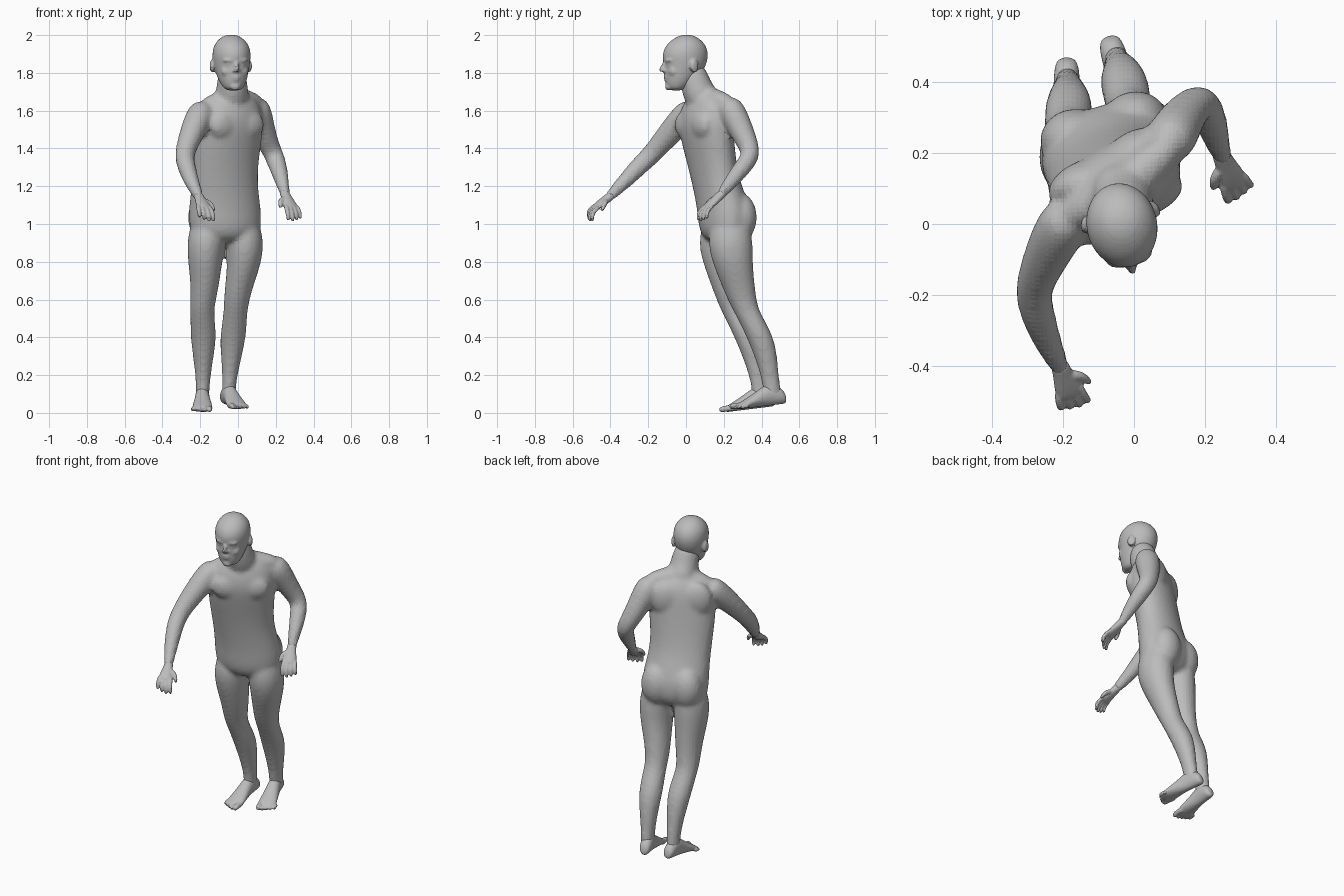
import bpy, bmesh
from math import sin, cos, pi, radians
from mathutils import Vector, Matrix

if "Cube" in bpy.data.objects:
    bpy.data.objects.remove(bpy.data.objects["Cube"], do_unlink=True)

grey = bpy.data.materials.new("plain grey")
grey.use_nodes = True
tone = (0.5, 0.5, 0.5, 1)
grey.diffuse_color = tone
grey.node_tree.nodes["Principled BSDF"].inputs["Base Color"].default_value = tone

SIDES = 16
SWELL = 1.03  # makes up for the shrinkage of subdivision


def loft(bm, rings):
    """Closed skin over rings given as (centre, half axis, half axis)."""
    loops = []
    for c, u, v in rings:
        turn = [2 * pi * i / SIDES for i in range(SIDES)]
        loops.append([bm.verts.new(c + SWELL * (u * cos(a) + v * sin(a))) for a in turn])
    for low, high in zip(loops, loops[1:]):
        for i in range(SIDES):
            j = (i + 1) % SIDES
            bm.faces.new((low[i], low[j], high[j], high[i]))
    bm.faces.new(loops[0])
    bm.faces.new(loops[-1])


def slices(bm, rows):
    """Loft through level ellipses: x, y, z, half width, half depth, turn."""
    rings = []
    for x, y, z, rx, ry, *turn in rows:
        a = radians(turn[0]) if turn else 0
        rings.append((Vector((x, y, z)), Vector((cos(a), sin(a), 0)) * rx,
                      Vector((-sin(a), cos(a), 0)) * ry))
    loft(bm, rings)


def limb(bm, points, radii):
    """Round tube along points, with domed ends."""
    p = [Vector(q) for q in points]
    r = list(radii)
    first, last = (p[0] - p[1]).normalized(), (p[-1] - p[-2]).normalized()
    p = [p[0] + first * r[0] * 0.7] + p + [p[-1] + last * r[-1] * 0.7]
    r = [r[0] * 0.6] + r + [r[-1] * 0.6]
    rings = []
    for i, c in enumerate(p):
        t = (p[min(i + 1, len(p) - 1)] - p[max(i - 1, 0)]).normalized()
        u = t.cross(Vector((1, 0, 0))).normalized()
        rings.append((c, u * r[i], t.cross(u) * r[i]))
    loft(bm, rings)


def blob(bm, centre, size, turn=0):
    m = (Matrix.Translation(centre) @ Matrix.Rotation(radians(turn), 4, 'Z')
         @ Matrix.Diagonal((*size, 1)))
    bmesh.ops.create_uvsphere(bm, u_segments=16, v_segments=10, radius=1, matrix=m)


def finish(bm, name, voxel, rounds):
    """Fuse the overlapping volumes into one faceted skin."""
    bmesh.ops.recalc_face_normals(bm, faces=bm.faces)
    mesh = bpy.data.meshes.new(name)
    bm.to_mesh(mesh)
    bm.free()
    mesh.materials.append(grey)
    ob = bpy.data.objects.new(name, mesh)
    bpy.context.collection.objects.link(ob)
    ob.modifiers.new("round", 'SUBSURF').levels = 2
    ob.modifiers["round"].render_levels = 2
    fuse = ob.modifiers.new("fuse", 'REMESH')
    fuse.mode = 'VOXEL'
    fuse.voxel_size = voxel
    relax = ob.modifiers.new("relax", 'SMOOTH')
    relax.factor = 0.5
    relax.iterations = rounds


# Torso, twisting from the hips up to the shoulders
body = bmesh.new()
slices(body, [
    (-.066, .2, .9, .11, .08, 15),
    (-.067, .203, .95, .18, .118, 16),
    (-.068, .205, 1, .195, .132, 17),
    (-.07, .2, 1.08, .195, .134, 18),
    (-.07, .178, 1.16, .185, .125, 20),
    (-.07, .154, 1.24, .18, .117, 22),
    (-.065, .133, 1.34, .184, .117, 25),
    (-.055, .115, 1.44, .193, .121, 28),
    (-.045, .103, 1.53, .193, .123, 30),
    (-.04, .105, 1.6, .18, .112, 32),
    (-.035, .105, 1.65, .15, .09, 32),
    (-.03, .1, 1.69, .09, .07, 30)])


def on_torso(x, y, z, turn, centre):
    return Matrix.Rotation(radians(turn), 3, 'Z') @ Vector((x, y, 0)) + Vector((*centre, z))


for s in (-1, 1):
    # Chest muscles, shoulder blades and buttocks
    blob(body, on_torso(s * .08, -.073, 1.525, 30, (-.045, .1)), (.09, .045, .075), 30)
    blob(body, on_torso(s * .09, .072, 1.55, 30, (-.045, .1)), (.095, .055, .11), 30)
    blob(body, on_torso(s * .09, .06, 1.035, 16, (-.068, .205)), (.098, .09, .13), 16)

# Shoulder yoke, trapezius and neck
blob(body, (-.035, .122, 1.61), (.2, .085, .07), 32)
for end in ((.09, .21, 1.642), (-.17, .03, 1.615)):
    limb(body, [(-.03, .09, 1.685), (-.03, .1, 1.67), end], (.065, .066, .052))
limb(body, [(-.035, .095, 1.65), (-.03, .055, 1.72), (-.032, .037, 1.8)], (.094, .082, .074))

# Arms
arm_radii = (.074, .068, .058, .051, .05, .04, .027)
limb(body, [(-.195, .01, 1.59), (-.232, -.06, 1.51), (-.265, -.13, 1.43), (-.285, -.19, 1.36),
            (-.275, -.245, 1.31), (-.245, -.33, 1.22), (-.205, -.41, 1.14)], arm_radii)
limb(body, [(.1, .235, 1.612), (.122, .275, 1.535), (.153, .32, 1.44), (.187, .347, 1.37),
            (.207, .317, 1.32), (.23, .25, 1.24), (.25, .185, 1.155)], arm_radii)

# Legs
leg_sizes = [(.07, .085), (.09, .105), (.099, .118), (.09, .107), (.075, .088), (.066, .073),
             (.062, .068), (.07, .072), (.055, .06), (.038, .046), (.036, .048), (.03, .04)]
leg_heights = (1.06, .98, .9, .8, .68, .58, .52, .41, .3, .18, .09, .05)
right_leg = [(-.15, .19), (-.165, .19), (-.17, .185), (-.174, .195), (-.175, .22),
             (-.187, .242), (-.19, .265), (-.182, .325), (-.184, .358), (-.185, .387),
             (-.188, .397), (-.188, .4)]
left_leg = [(.02, .235), (.03, .235), (.036, .235), (.035, .245), (.008, .275),
            (-.01, .302), (-.014, .33), (-.026, .39), (-.035, .423), (-.045, .447),
            (-.05, .459), (-.05, .462)]
for path in (right_leg, left_leg):
    slices(body, [(*p, z, *size) for p, z, size in zip(path, leg_heights, leg_sizes)])
finish(body, "body", .013, 8)

# Head, built facing forward and then turned
head = bmesh.new()
outline = [(1.705, -.09, -.02, .04), (1.73, -.108, .02, .06), (1.77, -.114, .06, .077),
           (1.81, -.117, .09, .087), (1.84, -.115, .105, .094), (1.87, -.123, .114, .098),
           (1.905, -.124, .117, .1), (1.945, -.108, .106, .092), (1.98, -.07, .075, .066),
           (2.003, -.022, .03, .028)]
slices(head, [(0, (f + b) / 2, z, w, (b - f) / 2) for z, f, b, w in outline])
limb(head, [(0, -.114, 1.86), (0, -.125, 1.835), (0, -.137, 1.814)], (.009, .011, .012))
blob(head, (0, -.107, 1.779), (.028, .014, .008))
blob(head, (0, -.106, 1.765), (.024, .013, .008))
blob(head, (0, -.096, 1.726), (.028, .018, .019))
for s in (-1, 1):
    blob(head, (s * .036, -.104, 1.866), (.034, .016, .012), s * 18)  # brow
    blob(head, (s * .037, -.097, 1.842), (.018, .014, .01), s * 18)   # eye
    blob(head, (s * .046, -.084, 1.808), (.03, .02, .028), s * 25)    # cheek
    blob(head, (s * .013, -.119, 1.811), (.008, .01, .008))           # nostril
    blob(head, (s * .1, .022, 1.836), (.013, .026, .036), s * 20)     # ear
head.transform(Matrix.Translation((-.035, 0, 0)) @ Matrix.Rotation(radians(13), 4, 'Z'))
finish(head, "head", .008, 3)


def make_hand(name, wrist, knuckles, across):
    bm = bmesh.new()
    w, k, a = Vector(wrist), Vector(knuckles), Vector(across)
    f = (k - w).normalized()
    a = (a - f * a.dot(f)).normalized()
    n = f.cross(a)
    # Palm
    palm = [(-.35, .026, .025), (.1, .026, .022), (.55, .036, .02), (.95, .04, .017),
            (1.1, .034, .012)]
    loft(bm, [(w.lerp(k, t), a * wide, n * thick) for t, wide, thick in palm])
    # Fingers, curling downwards
    down = Vector((0, .25, -1))
    for i, length in enumerate((.8, .95, 1.05, 1)):
        base = k + a * (i - 1.5) * .021 - f * .015
        mid = base + (f * .055 + a * (i - 1.5) * .005) * length
        tip = mid + (f * .25 + down * .75) * .045 * length
        limb(bm, [base, mid, tip], (.012, .0115, .0095))
    # Thumb
    base = w.lerp(k, .3) + a * .018
    mid = base + a * .034 + f * .022
    limb(bm, [base, mid, mid + a * .008 + f * .03 + down * .015], (.016, .0125, .01))
    finish(bm, name, .0055, 2)


make_hand("right_hand", (-.205, -.41, 1.14), (-.18, -.48, 1.087), (1, .35, -.1))
make_hand("left_hand", (.25, .185, 1.155), (.284, .112, 1.088), (-.85, -.35, .15))


def make_foot(name, heel, toe, inner):
    bm = bmesh.new()
    h, t = Vector(heel), Vector(toe)
    f = (t - h).normalized()
    side = Vector((-f.y, f.x, 0)).normalized() * inner
    up = f.cross(side)
    up = up if up.z > 0 else -up
    # Heel, instep and ball
    shape = [(-.01, .02, .05), (.06, .035, .085), (.25, .037, .125), (.43, .04, .094),
             (.65, .051, .058), (.8, .054, .037), (.88, .046, .026)]
    loft(bm, [(h.lerp(t, s) + up * tall / 2, side * wide, up * tall / 2)
              for s, wide, tall in shape])
    # Toes from big to little
    for i, end in enumerate((.95, .95, .92, .89, .85)):
        r = .011 if i else .016
        off = side * (.036 - i * .021 - (.003 if i else 0)) + up * r
        limb(bm, [h.lerp(t, .74) + off, h.lerp(t, end - .07) + off + up * .004,
                  h.lerp(t, end) + off], (r, r, r * .9))
    finish(bm, name, .006, 2)


make_foot("right_foot", (-.19, .47, .036), (-.187, .172, -.001), 1)
make_foot("left_foot", (-.072, .53, .05), (.012, .237, .014), -1)
